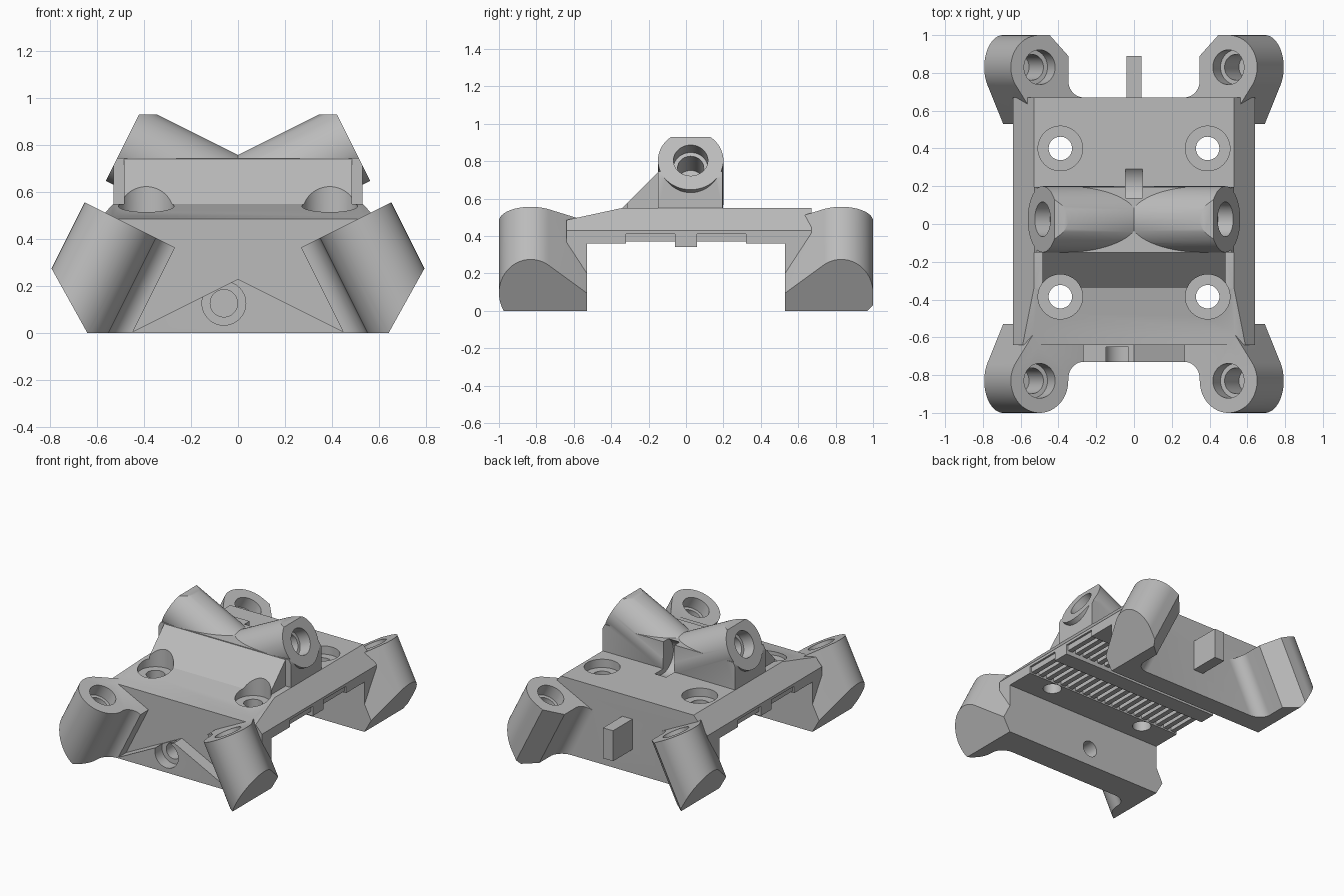
import bpy, bmesh
from math import sin, cos, radians
from mathutils import Vector, Matrix

cube = bpy.data.objects.get("Cube")
if cube:
    bpy.data.objects.remove(cube)

grey = bpy.data.materials.new("plain_grey")
grey.use_nodes = True
COLOR = (0.5, 0.5, 0.5, 1)
grey.diffuse_color = COLOR
grey.node_tree.nodes["Principled BSDF"].inputs["Base Color"].default_value = COLOR


def finish(bm, name):
    bmesh.ops.recalc_face_normals(bm, faces=bm.faces)
    mesh = bpy.data.meshes.new(name)
    bm.to_mesh(mesh)
    bm.free()
    mesh.materials.append(grey)
    ob = bpy.data.objects.new(name, mesh)
    bpy.context.collection.objects.link(ob)
    return ob


def clip(bm, point, normal):
    """Cut away everything on the normal's side and close the cut."""
    geom = bm.verts[:] + bm.edges[:] + bm.faces[:]
    bmesh.ops.bisect_plane(bm, geom=geom, plane_co=point, plane_no=normal, clear_outer=True)
    rim = [e for e in bm.edges if e.is_boundary]
    if rim:
        bmesh.ops.holes_fill(bm, edges=rim)


def prism(points, offset):
    """Extrude a closed loop of 3D points by an offset."""
    bm = bmesh.new()
    face = bm.faces.new([bm.verts.new(p) for p in points])
    new = bmesh.ops.extrude_face_region(bm, geom=[face])["geom"]
    verts = [v for v in new if isinstance(v, bmesh.types.BMVert)]
    bmesh.ops.translate(bm, vec=offset, verts=verts)
    bmesh.ops.recalc_face_normals(bm, faces=bm.faces)
    return bm


def side_prism(profile, half):
    """Extrude a (y, z) profile across x."""
    return prism([(-half, y, z) for y, z in profile], (2 * half, 0, 0))


def add_box(bm, lo, hi):
    lo, hi = Vector(lo), Vector(hi)
    mat = Matrix.Translation((lo + hi) / 2) @ Matrix.Diagonal((*(hi - lo), 1))
    bmesh.ops.create_cube(bm, size=1, matrix=mat)


def rod(start, direction, length, radius):
    d = Vector(direction).normalized()
    bm = bmesh.new()
    mat = Matrix.Translation(Vector(start) + d * length / 2) @ d.to_track_quat("Z", "Y").to_matrix().to_4x4()
    bmesh.ops.create_cone(bm, cap_ends=True, segments=64, radius1=radius, radius2=radius,
                          depth=length, matrix=mat)
    return bm


def combine(target, other, operation):
    mod = target.modifiers.new(operation, "BOOLEAN")
    mod.operation = operation
    mod.solver = "EXACT"
    mod.object = other
    bpy.context.view_layer.objects.active = target
    bpy.ops.object.modifier_apply(modifier=mod.name)
    bpy.data.objects.remove(other)


parts, cutters = [], []


def bore(start, direction, radius, depth, inner, inner_depth):
    """Stepped hole: wide mouth, then a narrower bore."""
    d = Vector(direction).normalized()
    for r, length in ((radius, depth), (inner, inner_depth)):
        cutters.append(finish(rod(Vector(start) - d * 0.05, d, length + 0.05, r), "bore_cutter"))


# Bridge plate with rear wall and chamfered long edges
under = [(-0.53, 0.36), (-0.32, 0.36), (-0.32, 0.41), (-0.06, 0.41), (-0.06, 0.34)]
profile = [(-0.64, 0), (-0.53, 0)] + under + [(-y, z) for y, z in reversed(under)]
profile += [(0.53, 0), (0.67, 0), (0.67, 0.55), (-0.34, 0.55), (-0.64, 0.485)]
bm = side_prism(profile, 0.64)
for s in (-1, 1):
    clip(bm, (s * 0.53, 0, 0.55), (s * 0.12, 0, 0.11))
body = finish(bm, "carriage_body")

# Sloped front wall
bm = side_prism([(-0.73, 0), (-0.6, 0), (-0.6, 0.485), (-0.64, 0.485), (-0.73, 0.35)], 0.64)
for s in (-1, 1):
    clip(bm, (s * 0.5, 0, 0.48), (-s * 0.447, 0, 0.894))
parts.append(finish(bm, "front_wall"))

# Slanted corner legs
for sx in (-1, 1):
    for sy in (-1, 1):
        axis = Vector((-sx * 0.447, 0, 0.894))
        inward = Vector((-sx * 0.894, 0, -0.447))
        center = Vector((sx * 0.5, sy * 0.83, 0.48))
        stop = 0 if sy < 0 else 90
        angles = [radians(214.5 + (stop - 214.5) * i / 36) for i in range(37)]
        section = [(0, -0.3)] + [(0.17 * cos(a), 0.17 * sin(a)) for a in angles]
        if sy > 0:
            section += [(0.06, 0.17), (0.17, 0.06)]
        wall = -0.10 if sy < 0 else -0.16
        arc = [radians(180 + 9 * i) for i in range(11)]
        section += [(0.26 + 0.09 * cos(a), wall + 0.09 + 0.09 * sin(a)) for a in arc]
        section += [(0.26, -0.3)]
        loop = [center + inward * u + Vector((0, sy * v, 0)) for u, v in section]
        bm = prism(loop, axis * -0.85)
        clip(bm, (0, 0, 0), (0, 0, -1))
        clip(bm, (sx * 0.64, 0, 0), (sx * 0.27, 0, -0.15))
        parts.append(finish(bm, "corner_leg"))
        bore(center, -axis, 0.092, 0.09, 0.068, 0.26)

# Saddle block with its front ramp
bm = side_prism([(-0.15, 0.5), (0.195, 0.5), (0.195, 0.745), (-0.15, 0.745)], 0.53)
for s in (-1, 1):
    clip(bm, (s * 0.484, 0, 0.804), (s * 0.894, 0, 0.447))
parts.append(finish(bm, "saddle_block"))
ramp = [(-0.34, 0.5), (-0.1, 0.5), (-0.1, 0.745), (-0.145, 0.745), (-0.34, 0.55)]
parts.append(finish(side_prism(ramp, 0.485), "saddle_ramp"))

# Rising sockets on the saddle
for s in (-1, 1):
    mouth, inner_dir = Vector((s * 0.484, 0.025, 0.804)), Vector((-s * 0.894, 0, -0.447))
    bm = rod(mouth, inner_dir, 0.85, 0.175)
    clip(bm, (0, 0, 0.93), (0, 0, 1))
    clip(bm, (0, 0, 0.45), (0, 0, -1))
    clip(bm, (-s * 0.004, 0, 0), (-s, 0, 0))
    parts.append(finish(bm, "socket"))
    bore(mouth, inner_dir, 0.092, 0.09, 0.07, 0.26)

# Rear tab
bm = bmesh.new()
add_box(bm, (-0.04, 0.6, 0.17), (0.04, 0.89, 0.39))
parts.append(finish(bm, "rear_tab"))

# Belt teeth under the plate
bm = bmesh.new()
for i in range(20):
    x = -0.608 + i * 0.064
    for y in (-0.33, 0.05):
        add_box(bm, (x - 0.018, y, 0.37), (x + 0.018, y + 0.28, 0.42))
parts.append(finish(bm, "belt_teeth"))

# Countersunk plate holes, front wall hole and the disc slot
for x in (-0.39, 0.39):
    for y in (-0.385, 0.4):
        cutters.append(finish(rod((x, y, 0.3), (0, 0, 1), 0.5, 0.062), "screw_cutter"))
        cutters.append(finish(rod((x, y, 0.49), (0, 0, 1), 0.3, 0.118), "head_cutter"))
bore((-0.06, -0.73, 0.127), (0, 1, 0), 0.093, 0.08, 0.058, 0.3)
cutters.append(finish(rod((-0.045, 0.205, 0.64), (1, 0, 0), 0.09, 0.125), "disc_cutter"))

for part in parts:
    combine(body, part, "UNION")
for cutter in cutters:
    combine(body, cutter, "DIFFERENCE")

bpy.ops.object.select_all(action="DESELECT")
body.select_set(True)
bpy.context.view_layer.objects.active = body
bpy.ops.object.shade_smooth_by_angle(angle=radians(30))
